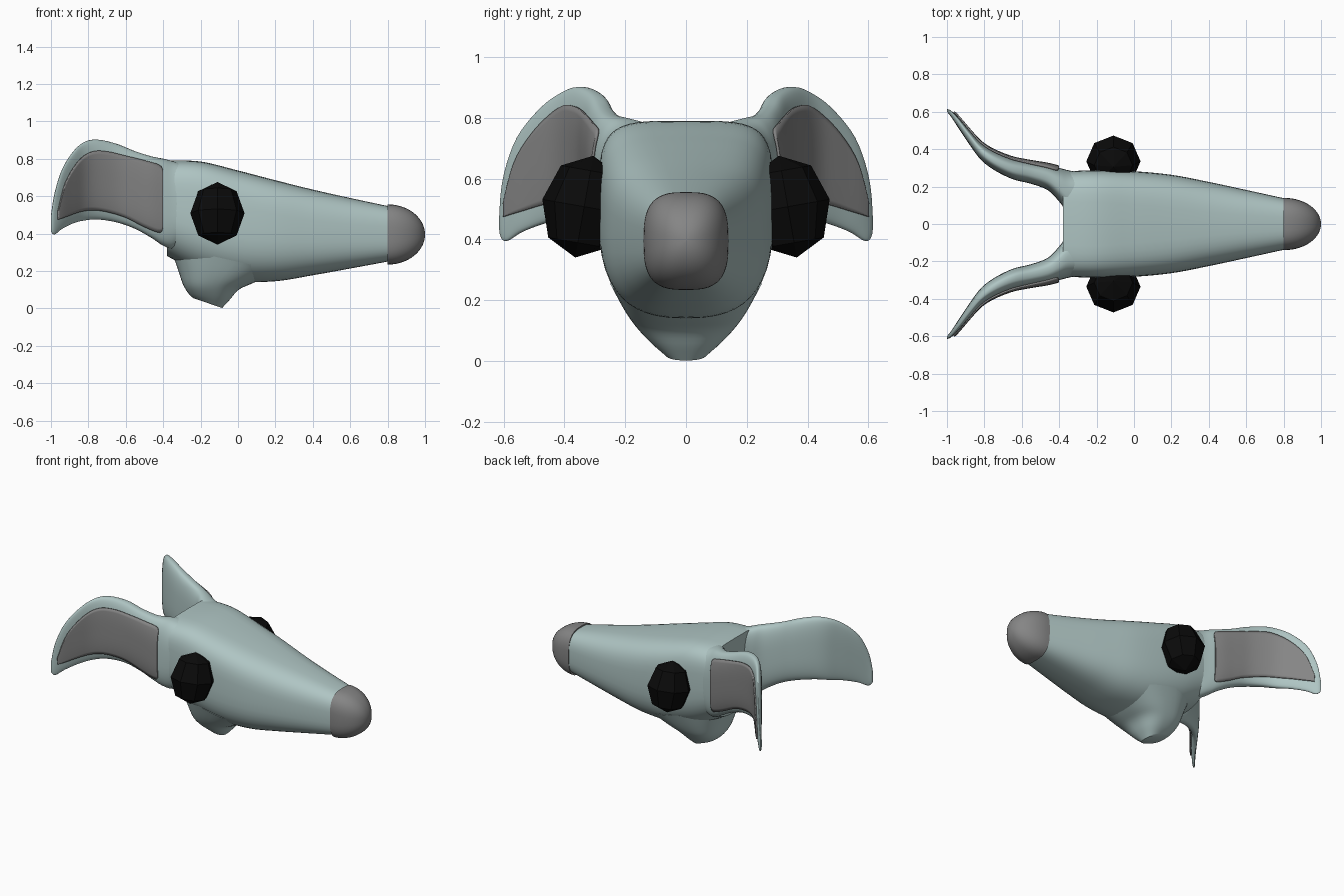
import bpy, bmesh, math
from math import sin, cos, pi
from mathutils import Vector, Matrix

cube = bpy.data.objects.get("Cube")
if cube:
    bpy.data.objects.remove(cube, do_unlink=True)


def material(name, color):
    m = bpy.data.materials.new(name)
    m.use_nodes = True
    m.diffuse_color = (*color, 1)
    m.node_tree.nodes["Principled BSDF"].inputs["Base Color"].default_value = (*color, 1)
    return m


SKIN = material("pale teal", (0.43, 0.56, 0.55))
GREY = material("mid grey", (0.235, 0.235, 0.235))
BLACK = material("black", (0.003, 0.003, 0.003))


def finish(name, bm, mat, smooth=50, thickness=0, mirror=False):
    """Turn a bmesh into an object with optional thickness and mirroring across y."""
    bmesh.ops.recalc_face_normals(bm, faces=bm.faces)
    mesh = bpy.data.meshes.new(name)
    bm.to_mesh(mesh)
    bm.free()
    mesh.materials.append(mat)
    ob = bpy.data.objects.new(name, mesh)
    bpy.context.collection.objects.link(ob)
    if smooth:
        bpy.ops.object.select_all(action='DESELECT')
        ob.select_set(True)
        bpy.context.view_layer.objects.active = ob
        bpy.ops.object.shade_smooth_by_angle(angle=math.radians(smooth))
    if thickness:
        mod = ob.modifiers.new("Thickness", 'SOLIDIFY')
        mod.thickness, mod.offset = thickness, 0
    if mirror:
        mod = ob.modifiers.new("Mirror", 'MIRROR')
        mod.use_axis = (False, True, False)
        mod.use_clip = mod.use_mirror_merge = False
    return ob


def resample(rows, steps):
    """Catmull-Rom interpolation through a short table of sections."""
    out = []
    for i in range(len(rows) - 1):
        quad = [rows[max(i - 1, 0)], rows[i], rows[i + 1], rows[min(i + 2, len(rows) - 1)]]
        for s in range(steps):
            t = s / steps
            out.append([0.5 * (2 * b + (c - a) * t + (2 * a - 5 * b + 4 * c - d) * t * t
                               + (3 * b - a - 3 * c + d) * t ** 3) for a, b, c, d in zip(*quad)])
    return out + [list(rows[-1])]


def oval(center, u, v, n_up=2.0, n_low=None, count=48):
    """Rounded-box ring spanned by the half axes u and v."""
    pts = []
    for k in range(count):
        c, s = cos(2 * pi * k / count), sin(2 * pi * k / count)
        n = n_up if s >= 0 else (n_low or n_up)
        pts.append(Vector(center) + Vector(u) * math.copysign(abs(c) ** (2 / n), c)
                   + Vector(v) * math.copysign(abs(s) ** (2 / n), s))
    return pts


def loft(name, rings, mat, closed=True, **kw):
    bm = bmesh.new()
    rows = [[bm.verts.new(p) for p in ring] for ring in rings]
    count = len(rows[0])
    for a, b in zip(rows, rows[1:]):
        for k in range(count if closed else count - 1):
            j = (k + 1) % count
            bm.faces.new((a[k], a[j], b[j], b[k]))
    if closed:
        bm.faces.new(rows[0])
        bm.faces.new(rows[-1])
    return finish(name, bm, mat, **kw)


# Head: x, bottom, top, half width, upper and lower squareness
HEAD = [(-0.38, 0.28, 0.79, 0.28, 4.5, 2.6),
        (-0.2, 0.19, 0.785, 0.288, 4.5, 2.6),
        (0.0, 0.145, 0.737, 0.282, 4, 2.6),
        (0.2, 0.145, 0.685, 0.263, 3.6, 2.6),
        (0.4, 0.177, 0.635, 0.225, 3.2, 2.7),
        (0.6, 0.213, 0.59, 0.182, 3, 2.8),
        (0.81, 0.252, 0.545, 0.136, 3, 3)]
loft("head", [oval((x, 0, (lo + hi) / 2), (0, w, 0), (0, 0, (hi - lo) / 2), a, b)
              for x, lo, hi, w, a, b in resample(HEAD, 6)], SKIN)

# Nose: rounded cap on the end of the muzzle
nose = []
for i in range(15):
    t = i / 14 * pi / 2 * 0.995
    nose.append(oval((0.8 + 0.2 * sin(t), 0, 0.395), (0, 0.14 * cos(t), 0),
                     (0, 0, 0.161 * cos(t)), 3 - 0.6 * sin(t)))
loft("nose", nose, GREY)

# Chin: back x, front x, back z, front z, half width
CHIN = [(-0.365, 0.22, 0.33, 0.2, 0.25),
        (-0.325, 0.08, 0.22, 0.135, 0.205),
        (-0.295, 0.005, 0.13, 0.1, 0.165),
        (-0.265, -0.045, 0.08, 0.045, 0.115),
        (-0.24, -0.085, 0.055, 0.002, 0.07)]
loft("chin", [oval(((a + b) / 2, 0, (za + zb) / 2), ((b - a) / 2, 0, (zb - za) / 2),
                   (0, w, 0), 2.5) for a, b, za, zb, w in resample(CHIN, 4)], SKIN)

# Ears: x, inner y, outer y, bottom, top
EAR = [(-0.25, 0.05, 0.27, 0.38, 0.76),
       (-0.34, 0.05, 0.285, 0.32, 0.785),
       (-0.4, 0.12, 0.3, 0.335, 0.8),
       (-0.46, 0.18, 0.315, 0.375, 0.812),
       (-0.55, 0.215, 0.33, 0.425, 0.84),
       (-0.65, 0.24, 0.35, 0.46, 0.88),
       (-0.75, 0.29, 0.39, 0.475, 0.902),
       (-0.82, 0.345, 0.435, 0.47, 0.89),
       (-0.88, 0.425, 0.5, 0.455, 0.84),
       (-0.94, 0.515, 0.57, 0.425, 0.745),
       (-0.98, 0.575, 0.607, 0.395, 0.62),
       (-1.0, 0.6, 0.615, 0.41, 0.5)]
SQUARE = 2.8
ear_rows = resample(EAR, 5)
loft("ears", [oval((x, (yi + yo) / 2, (lo + hi) / 2), (0, (yo - yi) / 2, 0),
                   (0, 0, (hi - lo) / 2), SQUARE) for x, yi, yo, lo, hi in ear_rows],
     SKIN, mirror=True)


def ear_surface(x, z):
    """Outer y of the ear at a given x and z."""
    for a, b in zip(ear_rows, ear_rows[1:]):
        if b[0] <= x <= a[0]:
            f = (a[0] - x) / (a[0] - b[0])
            _, yi, yo, lo, hi = [p + (q - p) * f for p, q in zip(a, b)]
            v = min(abs((2 * z - lo - hi) / (hi - lo)), 1)
            return (yi + yo) / 2 + (yo - yi) / 2 * (1 - v ** SQUARE) ** (1 / SQUARE)


# Inner ear pads following the ear surface: x, bottom, top
PAD = [(-0.402, 0.43, 0.735), (-0.42, 0.405, 0.765), (-0.5, 0.435, 0.79),
       (-0.6, 0.485, 0.815), (-0.7, 0.515, 0.838), (-0.78, 0.525, 0.838),
       (-0.85, 0.515, 0.79), (-0.92, 0.49, 0.675), (-0.962, 0.475, 0.52)]
pad = []
for x, lo, hi in resample(PAD, 5):
    zs = [lo + (hi - lo) * k / 16 for k in range(17)]
    pad.append([(x, ear_surface(x, z) + 0.008, z) for z in zs])
loft("inner_ear_pads", pad, GREY, closed=False, thickness=0.009, mirror=True)

# Eyes: faceted balls, slightly tilted
bm = bmesh.new()
bmesh.ops.create_uvsphere(bm, u_segments=8, v_segments=4, radius=1)
bmesh.ops.transform(bm, verts=bm.verts, matrix=Matrix.Translation((-0.11, 0.335, 0.508))
                    @ Matrix.Rotation(math.radians(10), 4, 'X')
                    @ Matrix.Diagonal((0.145, 0.14, 0.17, 1)))
finish("eyes", bm, BLACK, smooth=0, mirror=True)
